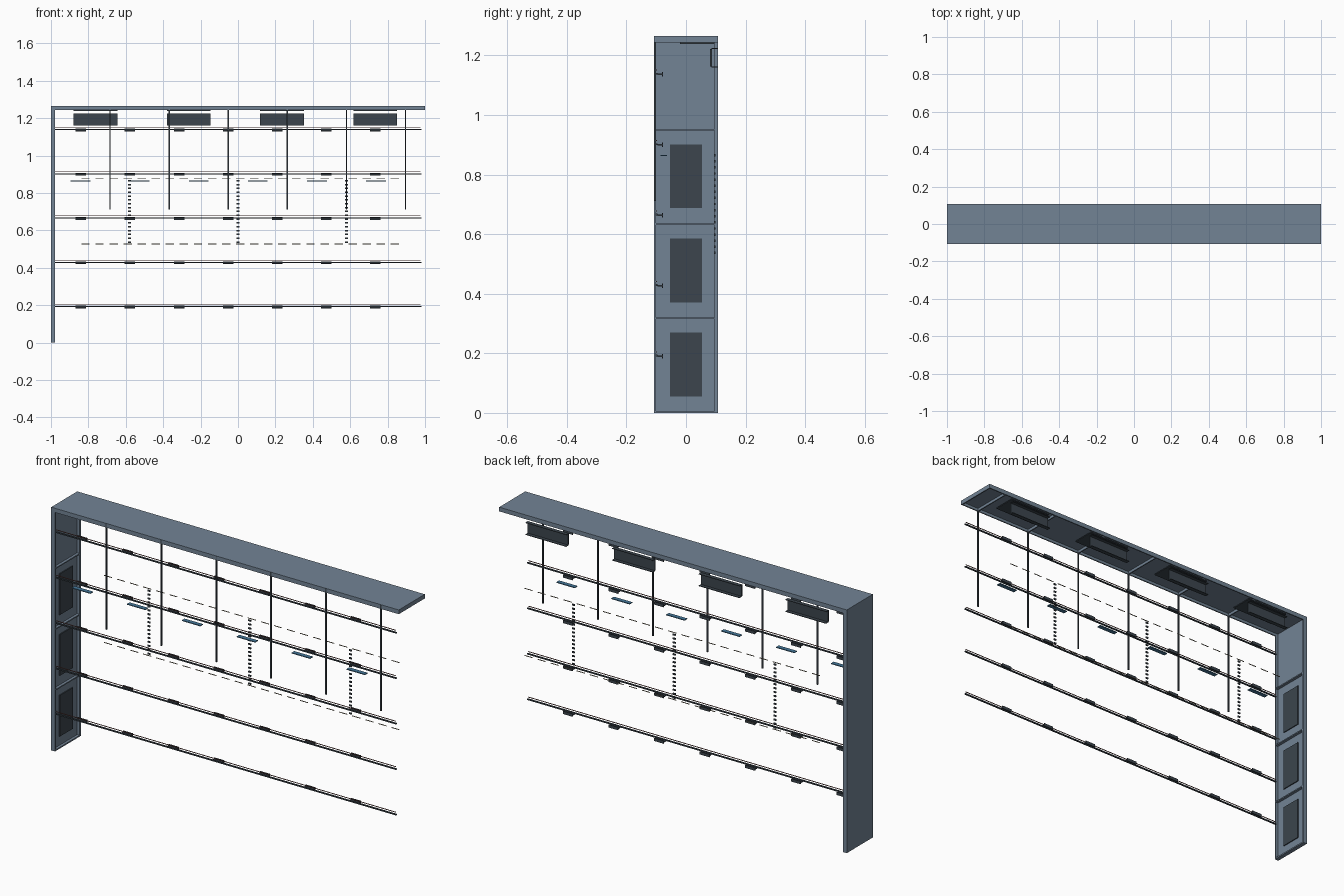
import bpy, bmesh
from mathutils import Matrix, Vector

if "Cube" in bpy.data.objects:
    bpy.data.objects.remove(bpy.data.objects["Cube"])


def material(name, rgb):
    m = bpy.data.materials.new(name)
    m.diffuse_color = (*rgb, 1)
    m.use_nodes = True
    m.node_tree.nodes["Principled BSDF"].inputs["Base Color"].default_value = m.diffuse_color
    return m


STEEL = material("steel_blue", (0.17, 0.23, 0.30))
DARK = material("dark_grey", (0.045, 0.06, 0.075))
BLUE = material("blue", (0.06, 0.19, 0.33))
RED = material("dull_red", (0.22, 0.09, 0.08))
TAN = material("tan", (0.33, 0.29, 0.20))


def boxes(name, extents, mat):
    """One object made of boxes given as (x0, x1, y0, y1, z0, z1)."""
    bm = bmesh.new()
    for x0, x1, y0, y1, z0, z1 in extents:
        centre = Vector((x0 + x1, y0 + y1, z0 + z1)) / 2
        size = Matrix.Diagonal((x1 - x0, y1 - y0, z1 - z0, 1))
        bmesh.ops.create_cube(bm, size=1, matrix=Matrix.Translation(centre) @ size)
    me = bpy.data.meshes.new(name)
    bm.to_mesh(me)
    bm.free()
    me.materials.append(mat)
    ob = bpy.data.objects.new(name, me)
    bpy.context.collection.objects.link(ob)
    return ob


Y, H, T = 0.107, 1.265, 0.022      # half depth, height, panel thickness
PITCH = 0.316
RIB_X = [-1 + PITCH * i for i in range(1, 7)]

# end wall: skin, perimeter rim, cross ribs, dark inset panels
boxes("wall_skin", [(-1, -0.992, -Y, Y, 0, H)], STEEL)
boxes("wall_rim", [(-0.992, -1 + T, -Y, -Y + 0.006, 0, H - T),
                   (-0.992, -1 + T, Y - 0.012, Y, 0, H - T),
                   (-0.992, -1 + T, -Y + 0.006, Y - 0.012, 0, 0.007)], STEEL)
boxes("wall_ribs", [(-0.992, -1 + T, -Y + 0.006, Y - 0.012, z - 0.003, z + 0.003)
                    for z in (0.318, 0.634, 0.95)], STEEL)
boxes("wall_inset_panels", [(-0.992, -0.987, -0.054, 0.054, z, z + 0.214)
                            for z in (0.055, 0.371, 0.687)], DARK)

# roof: skin, rim and ribs below
boxes("roof_skin", [(-0.992, 1, -Y, Y, H - 0.008, H)], STEEL)
boxes("roof_rim", [(-0.992, 1, -Y, -Y + 0.006, H - T, H - 0.008),
                   (-0.992, 1, Y - 0.006, Y, H - T, H - 0.008),
                   (0.994, 1, -Y + 0.006, Y - 0.006, H - T, H - 0.008)], STEEL)
boxes("roof_ribs", [(x - 0.003, x + 0.003, -Y + 0.006, Y - 0.006, H - T, H - 0.008)
                    for x in RIB_X], STEEL)

# front posts hanging from the roof
boxes("front_posts", [(x - 0.0035, x + 0.0035, -Y, -Y + 0.006, 0.712, H - 0.001)
                      for x in RIB_X], DARK)

# long rails with a thin red strand above each, and their clips
LEVELS = [0.192 + 0.2365 * i for i in range(5)]
CLIP_X = [-0.84 + 0.2625 * i for i in range(7)]
boxes("rails", [(-0.978, 0.982, -0.103, -0.096, z - 0.0025, z + 0.0035) for z in LEVELS], DARK)
boxes("thin_strands", [(-0.978, 0.977, -0.101, -0.098, z + 0.011, z + 0.014) for z in LEVELS], RED)
boxes("rail_clips", [(x - 0.028, x + 0.028, y0, y1, z - h - 0.002, z + h - 0.002)
                     for z in LEVELS for x in CLIP_X
                     for y0, y1, h in ((-0.096, -0.081, 0.0025), (-0.081, -0.077, 0.0075))], DARK)

# small blue shelf plates
boxes("shelf_plates", [(c - 0.053, c + 0.053, -0.086, -0.064, 0.862, 0.866)
                       for c in [-0.842 + PITCH * i for i in range(6)]], BLUE)

# rear vents: slatted louvres in thin frames, with flat trays under the roof
VENT_X = [-0.762 + 0.4985 * i for i in range(4)]
V = 0.117
boxes("vent_back_plates", [(c - V, c + V, 0.085, 0.088, 1.16, 1.224) for c in VENT_X], DARK)
boxes("vent_lips", [(c - V, c + V, 0.088, 0.105, z, z + 0.003)
                    for c in VENT_X for z in (1.16, 1.221)], DARK)
boxes("vent_slats", [(c - V + 0.0125 * i, c - V + 0.0125 * i + 0.007, 0.081, 0.085, 1.163, 1.221)
                     for c in VENT_X for i in range(19)], DARK)
boxes("roof_trays", [(c - V, c + V, -0.02, 0.095, 1.238, 1.243) for c in VENT_X], DARK)

# rear stitch marks: dashed rows and dotted columns
boxes("rear_dashes", [(-0.838 + 0.0752 * i, -0.793 + 0.0752 * i, 0.095, 0.098, z - 0.0015, z + 0.0015)
                      for i in range(23) for z in (0.527, 0.876)], TAN)
boxes("rear_dots", [(x - 0.007, x + 0.007, 0.094, 0.099, z - 0.004, z + 0.004)
                    for x in (-0.58, 0, 0.58)
                    for z in [0.537 + 0.0205 * i for i in range(17)]], DARK)
